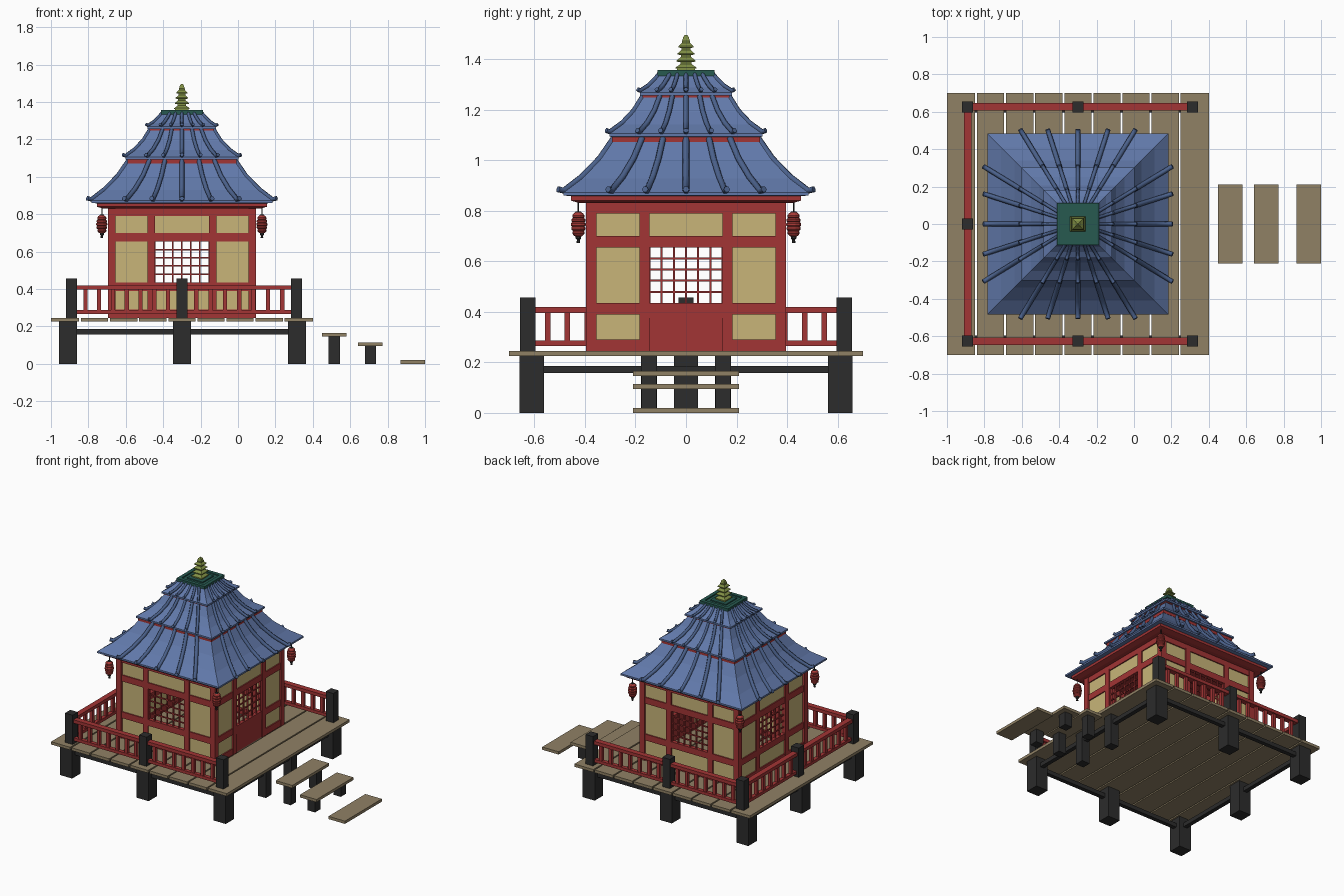
import bpy, bmesh
from math import pi, cos, sin
from mathutils import Matrix, Vector

if "Cube" in bpy.data.objects:
    bpy.data.objects.remove(bpy.data.objects["Cube"])

CX = -0.3  # centre of the pavilion


def material(name, r, g, b):
    m = bpy.data.materials.new(name)
    m.diffuse_color = (r, g, b, 1)
    m.use_nodes = True
    m.node_tree.nodes["Principled BSDF"].inputs["Base Color"].default_value = m.diffuse_color
    return m


RED = material("red_paint", 0.36, 0.035, 0.035)
LAMP = material("lantern_red", 0.42, 0.045, 0.04)
CREAM = material("cream_panel", 0.58, 0.46, 0.19)
WOOD = material("deck_wood", 0.28, 0.22, 0.13)
DARK = material("dark_timber", 0.025, 0.025, 0.025)
BLUE = material("blue_tile", 0.12, 0.19, 0.40)
RIB = material("blue_rib", 0.07, 0.12, 0.26)
TEAL = material("teal_cap", 0.02, 0.10, 0.08)
OLIVE = material("olive_finial", 0.22, 0.28, 0.06)


def finish(name, bm, mat, matrix=None):
    if matrix:
        bm.transform(matrix)
    bmesh.ops.recalc_face_normals(bm, faces=bm.faces)
    me = bpy.data.meshes.new(name)
    bm.to_mesh(me)
    bm.free()
    me.materials.append(mat)
    ob = bpy.data.objects.new(name, me)
    bpy.context.collection.objects.link(ob)
    return ob


def boxes(name, items, mat, matrix=None):
    """Each item is x0, x1, y0, y1, z0, z1."""
    bm = bmesh.new()
    for x0, x1, y0, y1, z0, z1 in items:
        t = Matrix.Translation(((x0 + x1) / 2, (y0 + y1) / 2, (z0 + z1) / 2))
        s = Matrix.Diagonal((x1 - x0, y1 - y0, z1 - z0, 1))
        bmesh.ops.create_cube(bm, size=1, matrix=t @ s)
    return finish(name, bm, mat, matrix)


def post(x, y, w, z0, z1):
    return (x - w / 2, x + w / 2, y - w / 2, y + w / 2, z0, z1)


def loft(name, profile, mat, sides=4, at=(CX, 0)):
    """Stack of rings; for four sides the radius is the half width."""
    bm = bmesh.new()
    k = 2 ** 0.5 if sides == 4 else 1
    rings = [[bm.verts.new((at[0] + r * k * cos(2 * pi * (i + .5) / sides),
                            at[1] + r * k * sin(2 * pi * (i + .5) / sides), z))
              for i in range(sides)] for r, z in profile]
    for a, b in zip(rings, rings[1:]):
        for i in range(sides):
            j = (i + 1) % sides
            bm.faces.new((a[i], a[j], b[j], b[i]))
    bm.faces.new(rings[0])
    bm.faces.new(rings[-1])
    return finish(name, bm, mat)


# Deck planks
pitch = 1.4 / 9
boxes("deck_planks", [(-1 + i * pitch + (.005 if i else 0), -1 + (i + 1) * pitch - (.005 if i < 8 else 0),
                       -.7, .7, .225, .245) for i in range(9)], WOOD)

# Stilts and the beams between them
stilts = [post(x, y, .096, 0, .225) for x in (-.91, CX, .315) for y in (-.61, .61)]
stilts += [post(-.91, 0, .096, 0, .225)]
stilts += [post(.315, y, .064, 0, .225) for y in (-.147, .147)]
boxes("deck_stilts", stilts, DARK)
boxes("deck_beams", [(-.91, .315, y - .015, y + .015, .157, .186) for y in (-.61, .61)]
      + [(x - .015, x + .015, -.61, .61, .157, .186) for x in (-.91, .315)], DARK)

# Steps
for n, (x, z) in enumerate(((.515, .145), (.708, .095), (.935, 0))):
    boxes(f"step_{n}", [(x - .066, x + .065, -.21, .21, z, z + .02)], WOOD)
    if z:
        boxes(f"step_legs_{n}", [post(x, y, .06, 0, z) for y in (-.147, .147)], DARK)

# Railing on three sides, open toward the steps
corners = [(.313, -.626), (CX, -.626), (-.89, -.626), (-.89, 0), (-.89, .626), (CX, .626), (.313, .626)]
boxes("railing_posts", [post(x, y, .06, .245, .456) for x, y in corners], DARK)
rails, balusters = [], []
for (ax, ay), (bx, by) in zip(corners, corners[1:]):
    for z0, z1, w in ((.396, .42, .02), (.265, .287, .014)):
        dx, dy = (0, w) if ay == by else (w, 0)
        rails.append((min(ax, bx) - dx, max(ax, bx) + dx, min(ay, by) - dy, max(ay, by) + dy, z0, z1))
    for i in range(1, 8):
        balusters.append(post(ax + (bx - ax) * i / 8, ay + (by - ay) * i / 8, .022, .28, .4))
boxes("railing_rails", rails, RED)
boxes("railing_balusters", balusters, RED)

# Four walls, each built facing the front and turned about the centre
for k, side in enumerate(("front", "right", "back", "left")):
    m = Matrix.Translation((CX, 0, 0)) @ Matrix.Rotation(k * pi / 2, 4, 'Z')
    Y0, Y1 = -.392, -.362
    frame = [post(-.375, -.375, .04, .245, .84)]
    frame += [(s * .165 - .02, s * .165 + .02, Y0, Y1, .245, .80) for s in (-1, 1)]
    frame += [(-.36, .36, Y0 + .002, Y1, a, b) for a, b in ((.79, .84), (.655, .70), (.39, .435))]
    if side == "right":
        frame += [(s * .2575 - .0975, s * .2575 + .0975, Y0 + .002, Y1, .245, .29) for s in (-1, 1)]
    else:
        frame += [(-.36, .36, Y0 + .002, Y1, .245, .29)]
    boxes(f"{side}_wall_frame", frame, RED, m)
    P0, P1 = -.382, -.366
    panels = [(s * .265 - .1, s * .265 + .1, P0, P1, .25, .80) for s in (-1, 1)]
    panels += [(-.165, .165, P0, P1, .68, .80)]
    if side != "right":
        panels += [(-.165, .165, P0, P1, .25, .41)]
    boxes(f"{side}_wall_panels", panels, CREAM, m)
    lattice = [(-.145 + i * .29 / 6 - .004, -.145 + i * .29 / 6 + .004, -.382, -.372, .43, .66)
               for i in range(7)]
    lattice += [(-.15, .15, -.381, -.373, .435 + i * .044 - .004, .435 + i * .044 + .004)
                for i in range(1, 5)]
    boxes(f"{side}_lattice", lattice, RED, m)
    if side == "right":
        boxes("door_lower_panel", [(-.15, .15, -.384, -.366, .245, .40),
                                   (-.145, .145, -.389, -.38, .375, .39)], RED, m)

# Eave board under the main roof
loft("eave_board", [(.42, .83), (.455, .84), (.455, .862)], RED)

# Three roof tiers, each with a concave slope and fanned ribs
tiers = {
    "lower": [(.484, .872), (.41, .928), (.34, 1.0), (.285, 1.08)],
    "middle": [(.302, 1.105), (.25, 1.142), (.205, 1.19), (.165, 1.255)],
    "upper": [(.183, 1.268), (.15, 1.288), (.122, 1.315), (.10, 1.342)],
}
for name, prof in tiers.items():
    r0, z0 = prof[0]
    loft(f"{name}_roof", [(r0 - .03, z0 - .014), (r0, z0 - .012)] + prof, BLUE)
    size = r0 / .484
    cu = bpy.data.curves.new("ribs", 'CURVE')
    cu.dimensions = '3D'
    cu.bevel_depth = .013 * (.5 + .5 * size)
    cu.bevel_resolution = 1
    cu.use_fill_caps = True
    path = [(r0 + .022 * size, z0 + .006)] + prof
    for k in range(4):
        rot = Matrix.Rotation(k * pi / 2, 3, 'Z')
        for f in (-.61, -.32, 0, .32, .61):
            sp = cu.splines.new('POLY')
            sp.points.add(len(path) - 1)
            for p, (r, z) in zip(sp.points, path):
                v = rot @ Vector((f * r, -r, z + .007))
                p.co = (v.x + CX, v.y, v.z, 1)
    tmp = bpy.data.objects.new("ribs_tmp", cu)
    me = bpy.data.meshes.new_from_object(tmp)
    bpy.data.objects.remove(tmp)
    me.materials.clear()
    me.materials.append(RIB)
    bpy.context.collection.objects.link(bpy.data.objects.new(f"{name}_roof_ribs", me))

# Red trims between the tiers
loft("lower_trim", [(.292, 1.072), (.292, 1.094)], RED)
loft("upper_trim", [(.173, 1.248), (.173, 1.26)], RED)

# Teal cap with a raised rim
loft("cap_slab", [(.108, 1.333), (.108, 1.348)], TEAL)
rim = []
for s in (-1, 1):
    a, b = sorted((s * .113, s * .088))
    rim += [(CX - .113, CX + .113, a, b, 1.336, 1.356), (CX + a, CX + b, -.088, .088, 1.336, 1.356)]
boxes("cap_rim", rim, TEAL)
loft("cap_plinth", [(.062, 1.347), (.062, 1.356)], TEAL)

# Tiered finial
fin = [(.036, 1.35), (.036, 1.362)]
for i in range(4):
    z, w = 1.362 + i * .028, .041 - i * .004
    fin += [(w, z), (w, z + .005), (w * .55, z + .018), (w * .55, z + .026)]
fin += [(.014, 1.474), (.011, 1.488), (.004, 1.496)]
loft("finial", fin, OLIVE)

# Hanging lanterns at the four corners
body = [(.014, .699), (.02, .703)]
for i in range(5):
    z, r = .705 + i * .0165, (.025, .029, .031, .029, .025)[i]
    body += [(r - .004, z), (r, z + .004), (r, z + .011), (r - .004, z + .0155)]
body += [(.02, .789), (.014, .793)]
for sx in (-1, 1):
    for sy in (-1, 1):
        at = (CX + sx * .428, sy * .426)
        tag = ("right" if sx > 0 else "left") + ("_back" if sy > 0 else "_front")
        loft(f"lantern_{tag}", body, LAMP, 12, at)
        loft(f"lantern_cord_{tag}", [(.003, .79), (.003, .84)], DARK, 6, at)
        loft(f"lantern_cap_{tag}", [(.015, .79), (.011, .797)], DARK, 12, at)
        loft(f"lantern_tassel_{tag}", [(.008, .672), (.006, .685), (.012, .69), (.012, .70)], DARK, 8, at)
